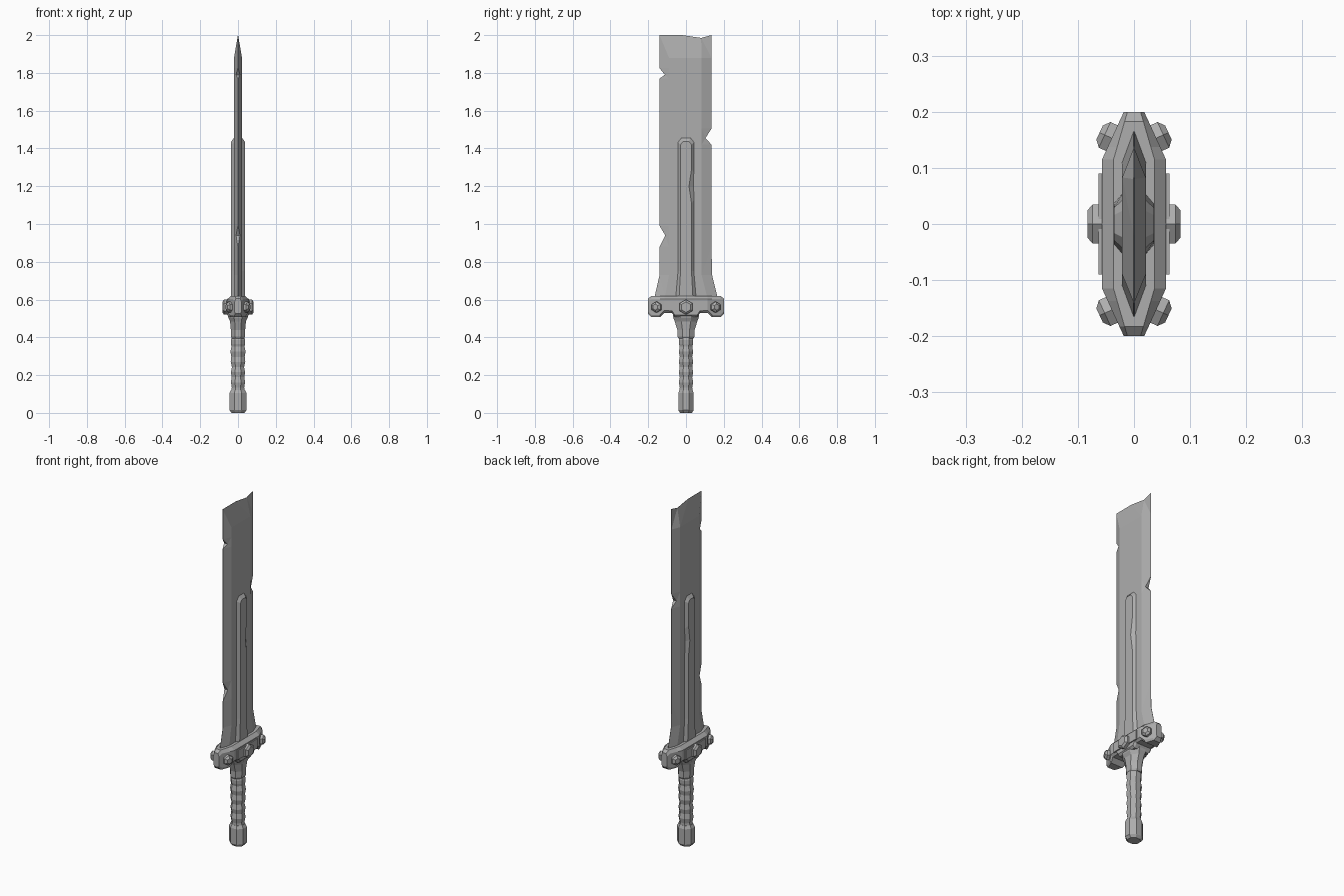
import bpy, bmesh, math, random
from mathutils import Vector

if "Cube" in bpy.data.objects:
    bpy.data.objects.remove(bpy.data.objects["Cube"])

steel = bpy.data.materials.new("grey steel")
steel.use_nodes = True
GREY = (0.42, 0.42, 0.42, 1)
steel.diffuse_color = GREY
steel.node_tree.nodes["Principled BSDF"].inputs["Base Color"].default_value = GREY


def loft(name, rings, triangles=False):
    """Skin a list of equal-length rings and cap both ends."""
    bm = bmesh.new()
    vs = [[bm.verts.new(p) for p in ring] for ring in rings]
    n = len(vs[0])
    for a, b in zip(vs, vs[1:]):
        for i in range(n):
            j = (i + 1) % n
            bm.faces.new((a[i], a[j], b[j], b[i]))
    bm.faces.new(vs[0][::-1])
    bm.faces.new(vs[-1])
    if triangles:
        bmesh.ops.triangulate(bm, faces=bm.faces[:], quad_method='SHORT_EDGE')
    bmesh.ops.recalc_face_normals(bm, faces=bm.faces[:])
    mesh = bpy.data.meshes.new(name)
    bm.to_mesh(mesh)
    bm.free()
    mesh.materials.append(steel)
    ob = bpy.data.objects.new(name, mesh)
    bpy.context.collection.objects.link(ob)
    return ob


def turned(name, steps, sides, origin=(0, 0, 0), axis=(0, 0, 1), spin=0.0):
    """Faceted solid along an axis; steps are (distance, half x, half y)."""
    q = Vector(axis).to_track_quat('Z', 'Y')
    rings = []
    for d, rx, ry in steps:
        ring = []
        for i in range(sides):
            a = spin + 2 * math.pi * i / sides
            ring.append(Vector(origin) + q @ Vector((rx * math.cos(a), ry * math.sin(a), d)))
        rings.append(ring)
    return loft(name, rings)


# Blade: sections up the height, with chipped edges
T, THIN = 0.021, 0.0006


def blade_ring(z, y0, y1, chip0=0, chip1=0, ya=-0.09, yb=0.083):
    e0, e1 = max(chip0 * T, THIN), max(chip1 * T, THIN)
    half = [(e0, y0), (T, ya), (T, yb), (e1, y1)]
    return [(x, y, z) for x, y in half] + [(-x, y, z) for x, y in half[::-1]]


L, R = -0.14, 0.135
rings = [
    blade_ring(0.58, -0.17, 0.17, ya=-0.115, yb=0.115),
    blade_ring(0.62, -0.165, 0.165, ya=-0.11, yb=0.11),
    blade_ring(0.73, L, 0.138),
    blade_ring(0.88, L, R),
    blade_ring(0.94, L + 0.03, R, chip0=0.5),
    blade_ring(0.99, L, R),
    blade_ring(1.42, L, R),
    blade_ring(1.455, L, R - 0.032, chip1=0.5),
    blade_ring(1.505, L, R),
    blade_ring(1.77, L, R),
    blade_ring(1.79, L + 0.028, R, chip0=0.5),
    blade_ring(1.825, L, R),
    blade_ring(1.88, L, R),
]
edge = [(L, 2.0), (-0.02, 2.0), (0.08, 1.985), (R, 2.0)]
rings.append([(THIN, y, z) for y, z in edge] + [(-THIN, y, z) for y, z in edge[::-1]])
loft("blade", rings, triangles=True)

# Raised central rib with bevelled rim and one dent
rim = [(-0.058, 0.6), (-0.045, 0.75), (-0.045, 1.435), (-0.025, 1.46),
       (0.025, 1.46), (0.045, 1.435), (0.045, 1.27), (0.043, 1.2), (0.045, 1.13),
       (0.045, 0.75), (0.058, 0.6)]
crown = [(-0.037, 0.6), (-0.029, 0.75), (-0.029, 1.42), (-0.016, 1.437),
         (0.016, 1.437), (0.029, 1.42), (0.029, 1.29), (0.016, 1.2), (0.029, 1.11),
         (0.029, 0.75), (0.037, 0.6)]
loft("blade_rib", [[(x, y, z) for y, z in outline] for x, outline in
                   ((-0.036, crown), (-0.018, rim), (0.018, rim), (0.036, crown))])

# Guard: sections from the middle outward, mirrored in y
stations = [(0.2, 0.018, 0.525, 0.605), (0.183, 0.026, 0.507, 0.62),
            (0.137, 0.047, 0.507, 0.62), (0.115, 0.057, 0.53, 0.62),
            (0.075, 0.057, 0.53, 0.62), (0.06, 0.057, 0.507, 0.62)]
stations += [(-y, w, b, t) for y, w, b, t in stations[::-1]]
rings = []
for y, w, b, t in stations:
    half = [(w * 0.8, b), (w, b + 0.012), (w, t - 0.018), (w * 0.64, t)]
    rings.append([(x, y, z) for x, z in half] + [(-x, y, z) for x, z in half[::-1]])
loft("guard", rings)

# Side plates and hexagonal bolts
face = Vector((0.085, 0.039, 0)).normalized()
for s, side in ((1, "left"), (-1, "right")):
    loft("guard_plate_" + side,
         [[(s * x, y, z) for y, z in ((-0.09, 0.54), (0.09, 0.54), (0.09, 0.595), (-0.09, 0.595))]
          for x in (0.05, 0.063)])
    turned("centre_bolt_" + side, [(0, 0.04, 0.04), (0.022, 0.04, 0.04), (0.031, 0.028, 0.028)],
           6, (s * 0.052, 0, 0.56), (s, 0, 0), math.pi / 2)
    for t, end in ((1, "back"), (-1, "front")):
        turned("end_bolt_" + side + "_" + end,
               [(-0.01, 0.029, 0.029), (0.014, 0.029, 0.029), (0.024, 0.016, 0.016)],
               6, (s * 0.0395, t * 0.153, 0.56), (s * face.x, t * face.y, 0), math.pi / 6)

# Handle: flared neck, carved grip and pommel, all eight-sided
K, SPIN = 1 / math.cos(math.pi / 8), math.pi / 8


def handle(name, steps):
    turned(name, [(z, rx * K, ry * K) for z, rx, ry in steps], 8, spin=SPIN)


handle("neck", [(0.395, 0.033, 0.04), (0.405, 0.037, 0.045), (0.44, 0.038, 0.046),
                (0.485, 0.042, 0.06), (0.505, 0.052, 0.068), (0.535, 0.052, 0.068)])
random.seed(4)
grip = [(0.11, 0.036, 0.034)]
for i in range(9):
    r = 0.039 if i % 2 else 0.034
    grip.append((0.135 + 0.027 * i, r + random.uniform(-0.002, 0.002), r - 0.001))
grip += [(0.365, 0.037, 0.037), (0.385, 0.038, 0.038), (0.4, 0.034, 0.034)]
handle("grip", grip)
handle("pommel", [(0, 0.034, 0.031), (0.015, 0.045, 0.041), (0.105, 0.045, 0.041),
                  (0.122, 0.037, 0.034)])
